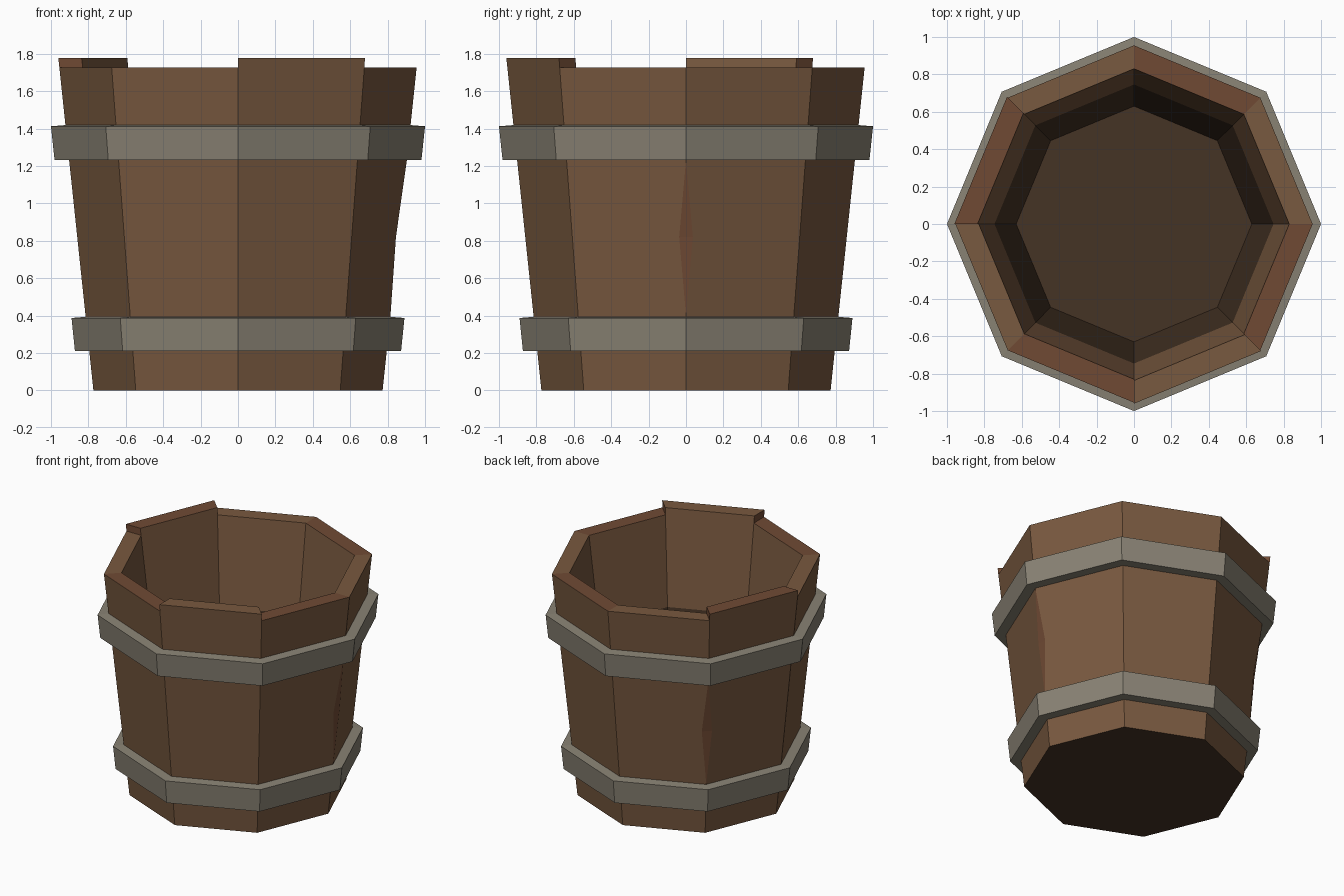
import bpy, bmesh, math
from mathutils import Vector

if "Cube" in bpy.data.objects:
    bpy.data.objects.remove(bpy.data.objects["Cube"])

N = 8
RIM, RAISED = 1.725, 1.778
RAISED_STAVES = (3, 6)      # two staves stand proud of the rim
CHIPPED = (0, 3)            # corners with a worn, flattened sliver
CHIP_LOW, CHIP_MID, CHIP_HIGH = 0.40, 0.82, 1.23
FLOOR_Z = 0.12


def material(name, rgb):
    m = bpy.data.materials.new(name)
    m.diffuse_color = (*rgb, 1)
    m.use_nodes = True
    m.node_tree.nodes["Principled BSDF"].inputs["Base Color"].default_value = m.diffuse_color
    return m


wood = material("wood", (0.19, 0.10, 0.05))
end_wood = material("end_wood", (0.16, 0.068, 0.034))
dark_wood = material("dark_wood", (0.06, 0.033, 0.018))
iron = material("iron", (0.25, 0.225, 0.175))


def corner(k, r, z):
    a = 2 * math.pi * (k % N) / N
    return Vector((r * math.cos(a), r * math.sin(a), z))


def outer_r(z):
    return 0.773 + 0.182 * z / RIM


def inner_r(z):
    return 0.63 + 0.2 * (z - FLOOR_Z) / (RIM - FLOOR_Z)


def outer(k, z):
    return corner(k, outer_r(z), z)


def inner(k, z):
    return corner(k, inner_r(z), z)


def finish(name, bm, mats):
    bmesh.ops.remove_doubles(bm, verts=bm.verts, dist=0.0005)
    bmesh.ops.recalc_face_normals(bm, faces=bm.faces)
    me = bpy.data.meshes.new(name)
    bm.to_mesh(me)
    bm.free()
    for m in mats:
        me.materials.append(m)
    ob = bpy.data.objects.new(name, me)
    bpy.context.collection.objects.link(ob)
    return ob


def add(bm, pts, mat=0):
    f = bm.faces.new([bm.verts.new(p) for p in pts])
    f.material_index = mat


def side_points(k, toward):
    # Extra outline points where a stave meets a chipped corner
    if k % N not in CHIPPED:
        return []
    mid = outer(k, CHIP_MID).lerp(outer(toward, CHIP_MID), 0.06)
    return [outer(k, CHIP_LOW), mid, outer(k, CHIP_HIGH)]


# Staves, rim and floor
bm = bmesh.new()
for k in range(N):
    j = k + 1
    top = RAISED if k in RAISED_STAVES else RIM
    add(bm, [outer(k, 0), outer(j, 0)] + side_points(j, k)
        + [outer(j, top), outer(k, top)] + side_points(k, j)[::-1])
    add(bm, [outer(k, top), outer(j, top), inner(j, top), inner(k, top)], k % 2)
    # inner wall, darker towards the floor
    add(bm, [inner(j, 1.05), inner(k, 1.05), inner(k, top), inner(j, top)])
    add(bm, [inner(j, FLOOR_Z), inner(k, FLOOR_Z), inner(k, 1.05), inner(j, 1.05)], 2)
    if k in RAISED_STAVES:
        for c in (k, j):
            add(bm, [outer(c, RIM), inner(c, RIM), inner(c, RAISED), outer(c, RAISED)], 1)
for k in CHIPPED:
    lo, right, hi = side_points(k, k + 1)
    left = side_points(k, k - 1)[1]
    add(bm, [lo, right, left], 1)
    add(bm, [right, hi, left], 1)
add(bm, [inner(k, FLOOR_Z) for k in range(N)], 2)
add(bm, [outer(k, 0) for k in reversed(range(N))], 2)
finish("bucket_staves", bm, [wood, end_wood, dark_wood])


# Iron hoops
def hoop(name, z0, z1, r0, r1):
    prof = [(r0, z0), (r1, z1), (outer_r(z1) - 0.02, z1 + 0.008), (outer_r(z0) - 0.02, z0)]
    bm = bmesh.new()
    for k in range(N):
        for i in range(4):
            a, b = prof[i], prof[(i + 1) % 4]
            add(bm, [corner(k, *a), corner(k + 1, *a), corner(k + 1, *b), corner(k, *b)])
    finish(name, bm, [iron])


hoop("lower_hoop", 0.21, 0.387, 0.872, 0.89)
hoop("upper_hoop", 1.233, 1.412, 0.981, 1.0)
